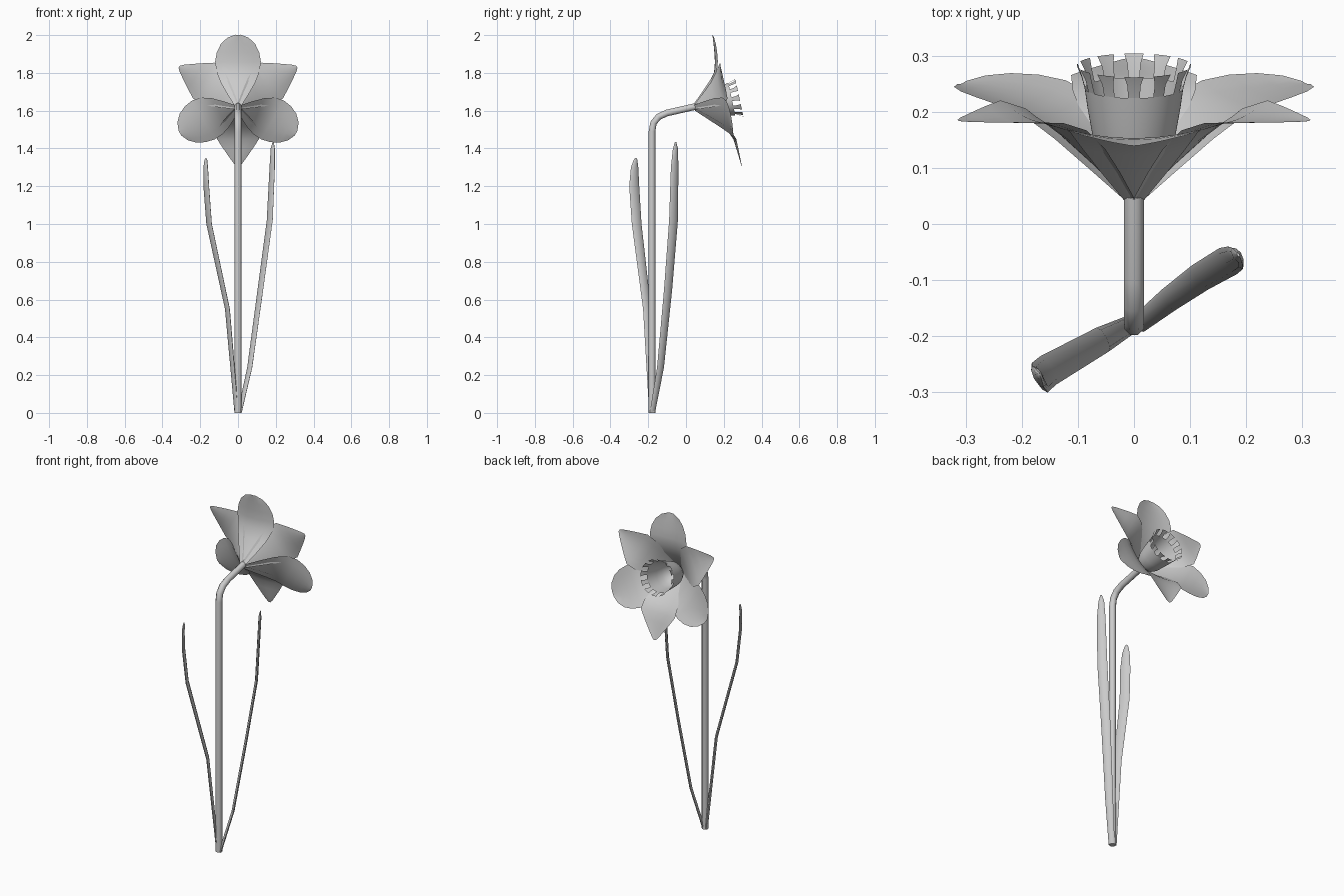
import bpy
from math import sin, cos, pi, radians
from mathutils import Matrix, Vector

if "Cube" in bpy.data.objects:
    bpy.data.objects.remove(bpy.data.objects["Cube"])

TILT = radians(12)
# Flower frame: local x = right, local y = flower up, local z = out along the flower axis
FLOWER = Matrix(((1, 0, 0, 0),
                 (0, -sin(TILT), cos(TILT), 0.042),
                 (0, cos(TILT), sin(TILT), 1.618),
                 (0, 0, 0, 1)))


def make(name, verts, faces, angle=60):
    me = bpy.data.meshes.new(name)
    me.from_pydata([tuple(v) for v in verts], [], faces)
    me.update()
    ob = bpy.data.objects.new(name, me)
    bpy.context.collection.objects.link(ob)
    bpy.ops.object.select_all(action='DESELECT')
    ob.select_set(True)
    bpy.context.view_layer.objects.active = ob
    bpy.ops.object.shade_smooth_by_angle(angle=radians(angle))
    return ob


def grid_faces(rows, cols, wrap=False):
    n = cols if wrap else cols - 1
    return [(i * cols + j, i * cols + (j + 1) % cols,
             (i + 1) * cols + (j + 1) % cols, (i + 1) * cols + j)
            for i in range(rows - 1) for j in range(n)]


# Stem: eight-sided tube swept along a bent path in the yz plane
path = [(-0.18, 0), (-0.18, 1.49), (-0.172, 1.535), (-0.145, 1.568),
        (-0.10, 1.588), (0.05, 1.622)]
verts = []
for i, p in enumerate(path):
    a, b = Vector(path[max(i - 1, 0)]), Vector(path[min(i + 1, len(path) - 1)])
    d = (b - a).normalized()
    for k in range(8):
        t = 2 * pi * (k + 0.5) / 8
        s = 0.019 * sin(t)
        verts.append((0.019 * cos(t), p[0] - d.y * s, p[1] + d.x * s))
last = 8 * (len(path) - 1)
make("stem", verts, grid_faces(len(path), 8, True) +
     [tuple(range(7, -1, -1)), tuple(range(last, last + 8))])


# Leaves: flattened tubes, each row is x, y, z, half width
def leaf(name, rows, across):
    ax = Vector(across).normalized()
    nrm = Vector((-ax.y, ax.x, 0))
    vs = []
    for x, y, z, w in rows:
        for k in range(8):
            t = 2 * pi * k / 8
            vs.append(Vector((x, y, z)) + ax * w * cos(t)
                      + nrm * min(0.008, w * 0.5) * sin(t))
    e = 8 * (len(rows) - 1)
    make(name, vs, grid_faces(len(rows), 8, True) +
         [tuple(range(7, -1, -1)), tuple(range(e, e + 8))])


leaf("left_leaf", [(-0.008, -0.18, 0, 0.017), (-0.056, -0.206, 0.55, 0.024),
                   (-0.153, -0.261, 1.0, 0.029), (-0.168, -0.274, 1.2, 0.03),
                   (-0.171, -0.272, 1.3, 0.022), (-0.170, -0.267, 1.34, 0.011),
                   (-0.170, -0.266, 1.35, 0.003)], (0.47, -0.88, 0))
leaf("right_leaf", [(0.008, -0.178, 0, 0.017), (0.062, -0.135, 0.24, 0.022),
                    (0.118, -0.095, 0.65, 0.026), (0.168, -0.066, 1.02, 0.028),
                    (0.181, -0.060, 1.3, 0.024), (0.184, -0.056, 1.40, 0.016),
                    (0.186, -0.055, 1.435, 0.004)], (-0.56, 0.83, 0))

# Petals: rows are distance from axis, height along axis, half width
ROUND = [(0.008, 0, 0.018), (0.06, 0.055, 0.058), (0.11, 0.105, 0.092),
         (0.16, 0.143, 0.114), (0.21, 0.158, 0.121), (0.26, 0.166, 0.112),
         (0.305, 0.171, 0.09), (0.338, 0.174, 0.056), (0.355, 0.175, 0.015)]
POINT = [(0.008, 0.003, 0.018), (0.06, 0.06, 0.055), (0.11, 0.11, 0.088),
         (0.16, 0.15, 0.109), (0.21, 0.169, 0.112), (0.26, 0.174, 0.08),
         (0.31, 0.178, 0.046), (0.345, 0.181, 0.021), (0.36, 0.183, 0.006)]


def petal(name, rows, turn):
    vs = []
    for r, h, w in rows:
        for t in (-1, -0.67, -0.33, 0, 0.33, 0.67, 1):
            cup = 0.016 * t * t * w / 0.12
            vs.append(FLOWER @ Vector((r * sin(turn) + w * t * cos(turn),
                                       r * cos(turn) - w * t * sin(turn),
                                       h + cup)))
    make(name, vs, grid_faces(len(rows), 7))


for i in range(3):
    petal(f"outer_petal_{i + 1}", ROUND, radians(120 * i))
    petal(f"inner_petal_{i + 1}", POINT, radians(120 * i + 60))

# Trumpet: revolved cup, open at the front
SIDES = 48
cup = [(0.02, 0.03), (0.05, 0.055), (0.068, 0.09), (0.076, 0.13),
       (0.083, 0.17), (0.088, 0.205)]
verts = [FLOWER @ Vector((r * cos(2 * pi * k / SIDES), r * sin(2 * pi * k / SIDES), h))
         for r, h in cup for k in range(SIDES)]
faces = grid_faces(len(cup), SIDES, True) + [tuple(range(SIDES - 1, -1, -1))]
make("trumpet", verts, faces)

# Trumpet teeth: twelve flared tabs around the rim
verts, faces = [], []
for k in range(12):
    n = len(verts)
    for r, h, half in ((0.088, 0.205, 0.125), (0.094, 0.227, 0.12), (0.102, 0.246, 0.17)):
        for s in (-1, 0, 1):
            a = 2 * pi * k / 12 + s * half
            verts.append(FLOWER @ Vector((r * cos(a), r * sin(a), h)))
    faces += [tuple(n + v for v in f) for f in grid_faces(3, 3)]
make("trumpet_teeth", verts, faces)
